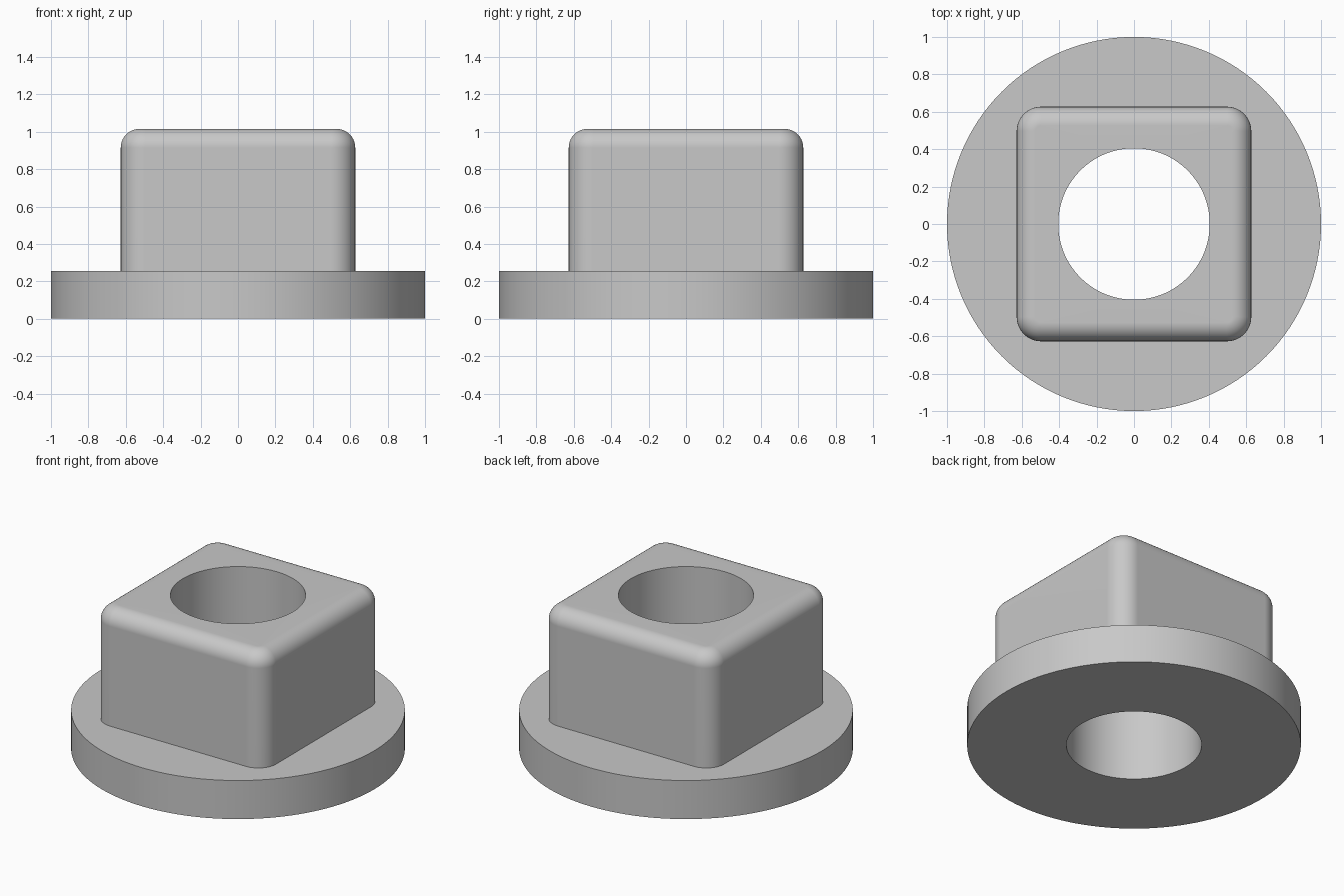
import bpy
import bmesh
from math import cos, sin, pi

cube = bpy.data.objects.get("Cube")
if cube:
    bpy.data.objects.remove(cube, do_unlink=True)

# Main dimensions
FLANGE_R, FLANGE_H = 1.0, 0.255
HOLE_R = 0.405
TOP_Z, HALF = 1.015, 0.627
CORNER_R, FILLET = 0.13, 0.1
CORNER_C = HALF - CORNER_R
ARC_STEPS, FILLET_STEPS = 32, 10

grey = bpy.data.materials.new("light grey")
grey.use_nodes = True
colour = (0.58, 0.58, 0.58, 1)
grey.diffuse_color = colour
grey.node_tree.nodes["Principled BSDF"].inputs["Base Color"].default_value = colour


def ring(bm, centre, radius, z):
    """Rounded square whose corner arcs sit at +-centre; a circle when centre is 0."""
    verts = []
    for quadrant, (sx, sy) in enumerate([(1, 1), (-1, 1), (-1, -1), (1, -1)]):
        for i in range(ARC_STEPS + 1):
            a = (quadrant + i / ARC_STEPS) * pi / 2
            verts.append(bm.verts.new((sx * centre + radius * cos(a),
                                       sy * centre + radius * sin(a), z)))
    return verts


# Cross-section stations: bottom face, flange, square block
stations = [
    (0, HOLE_R, 0),
    (0, FLANGE_R, 0),
    (0, FLANGE_R, FLANGE_H),
    (CORNER_C, CORNER_R, FLANGE_H),
]
# Rounded top edge of the block
for i in range(FILLET_STEPS + 1):
    a = i / FILLET_STEPS * pi / 2
    stations.append((CORNER_C, CORNER_R - FILLET * (1 - cos(a)),
                     TOP_Z - FILLET * (1 - sin(a))))
# Rim of the bore, which closes back down to the first station
stations.append((0, HOLE_R, TOP_Z))

bm = bmesh.new()
rings = [ring(bm, *s) for s in stations]
for lower, upper in zip(rings, rings[1:] + rings[:1]):
    for i in range(len(lower)):
        j = (i + 1) % len(lower)
        bm.faces.new((lower[i], lower[j], upper[j], upper[i]))
bmesh.ops.remove_doubles(bm, verts=bm.verts, dist=1e-5)
bmesh.ops.recalc_face_normals(bm, faces=bm.faces)

mesh = bpy.data.meshes.new("flanged_square_bushing")
bm.to_mesh(mesh)
bm.free()
mesh.materials.append(grey)
bushing = bpy.data.objects.new("flanged_square_bushing", mesh)
bpy.context.collection.objects.link(bushing)

# Smooth curved faces, crisp edges, flat walls
bpy.ops.object.select_all(action="DESELECT")
bushing.select_set(True)
bpy.context.view_layer.objects.active = bushing
bpy.ops.object.shade_smooth_by_angle(angle=pi / 6)
weighted = bushing.modifiers.new("flat_walls", "WEIGHTED_NORMAL")
weighted.keep_sharp = True
